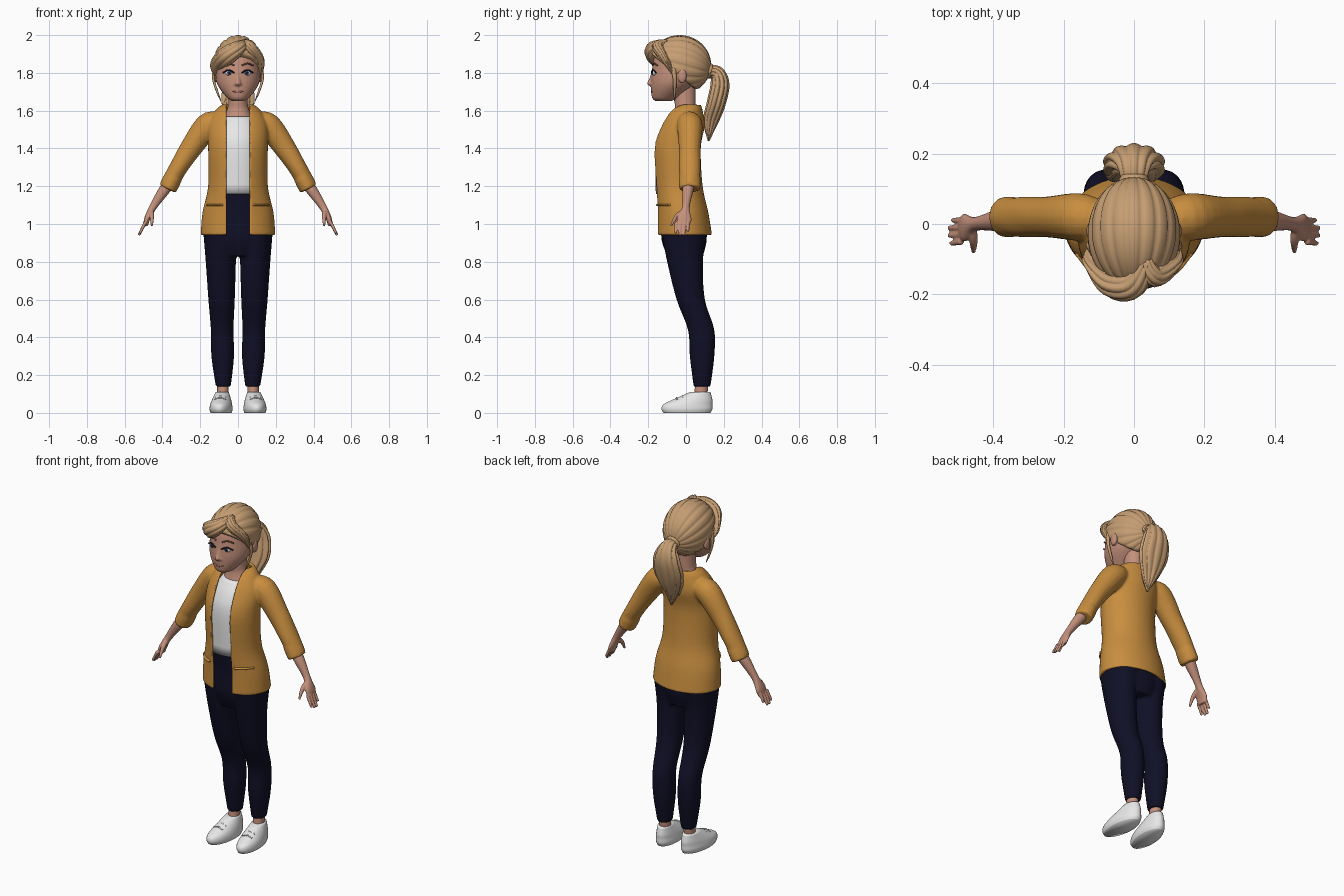
import bpy, bmesh, math
from mathutils import Vector, Matrix

cube = bpy.data.objects.get("Cube")
if cube:
    bpy.data.objects.remove(cube, do_unlink=True)


def material(name, red, green, blue):
    mat = bpy.data.materials.new(name)
    mat.use_nodes = True
    mat.diffuse_color = (red, green, blue, 1)
    mat.node_tree.nodes["Principled BSDF"].inputs["Base Color"].default_value = (red, green, blue, 1)
    return mat


skin = material("skin", .55, .28, .2)
hair = material("blonde hair", .56, .34, .17)
wool = material("mustard wool", .58, .27, .05)
denim = material("navy denim", .005, .005, .02)
white = material("white cloth", .8, .8, .8)
iris_blue = material("blue iris", .04, .1, .3)
dark = material("dark lash", .02, .01, .01)
brown = material("brown brow", .2, .1, .05)
lip_pink = material("lip pink", .42, .15, .12)


def spline(keys, steps=5):
    """Smooth curve through keys of any dimension."""
    keys = [Vector(key) for key in keys]
    keys = [keys[0] * 2 - keys[1]] + keys + [keys[-1] * 2 - keys[-2]]
    curve = []
    for before, start, end, after in zip(keys, keys[1:], keys[2:], keys[3:]):
        leave, arrive = (end - before) / 2, (after - start) / 2
        for step in range(steps):
            t = step / steps
            bend = (end - start) * 3 - leave * 2 - arrive
            settle = (start - end) * 2 + leave + arrive
            curve.append(start + (leave + (bend + settle * t) * t) * t)
    return curve + [keys[-2]]


def turns(count):
    return [math.tau * i / count for i in range(count)]


def loft(bm, rings, closed=True):
    """Skin a list of point rings, with end caps when closed."""
    loops = [[bm.verts.new(point) for point in ring] for ring in rings]
    count = len(loops[0])
    for low, high in zip(loops, loops[1:]):
        for i in range(count if closed else count - 1):
            j = (i + 1) % count
            bm.faces.new((low[i], low[j], high[j], high[i]))
    if closed:
        bm.faces.new(loops[0][::-1])
        bm.faces.new(loops[-1])


def level_ring(angles, z, width, front, back, x=0):
    middle, depth = (front + back) / 2, (back - front) / 2
    return [(x + width * math.sin(a), middle - depth * math.cos(a), z) for a in angles]


def stack(bm, rows, x=0, lean=0):
    """Level rings from (z, half width, front y, back y)."""
    loft(bm, [level_ring(turns(32), *row, x + lean * row[0]) for row in spline(rows)])


def tube(bm, keys, side=(0, 1, 0), count=16, grooves=0, depth=0):
    """Elliptical tube through (x, y, z, radius along side, other radius)."""
    path = spline(keys)
    points = [key.to_3d() for key in path]
    rings = []
    for i, (point, key) in enumerate(zip(points, path)):
        along = (points[min(i + 1, len(points) - 1)] - points[max(i - 1, 0)]).normalized()
        across = Vector(side)
        across = (across - along * across.dot(along)).normalized()
        up = along.cross(across)
        ring = []
        for a in turns(count):
            comb = 1 - depth * (1 - abs(math.sin(grooves * a / 2)))
            ring.append(point + (across * math.cos(a) * key[3] + up * math.sin(a) * key[4]) * comb)
        rings.append(ring)
    loft(bm, rings)


def ball(bm, centre, size):
    matrix = Matrix.Translation(centre) @ Matrix.Diagonal((*size, 1))
    bmesh.ops.create_uvsphere(bm, u_segments=24, v_segments=12, radius=1, matrix=matrix)


def finish(name, bm, mat, mirror=False, shell=0, voxel=0):
    """Turn the mesh into an object; voxel fuses overlapping pieces."""
    bmesh.ops.recalc_face_normals(bm, faces=bm.faces[:])
    mesh = bpy.data.meshes.new(name)
    bm.to_mesh(mesh)
    bm.free()
    mesh.materials.append(mat)
    mesh.shade_smooth()
    ob = bpy.data.objects.new(name, mesh)
    bpy.context.collection.objects.link(ob)
    if mirror:
        ob.modifiers.new("mirror", "MIRROR").use_mirror_merge = False
    if shell:
        solid = ob.modifiers.new("shell", "SOLIDIFY")
        solid.thickness, solid.offset = shell, 0
    if voxel:
        fuse = ob.modifiers.new("fuse", "REMESH")
        fuse.mode, fuse.voxel_size, fuse.use_smooth_shade = "VOXEL", voxel, True
        relax = ob.modifiers.new("relax", "SMOOTH")
        relax.factor, relax.iterations = .5, 4


right_left = (-1, 1)
sideways = (1, 0, 0)

# Cardigan: open-fronted body fused with both sleeves and their folded cuffs
bm = bmesh.new()
rings = []
for row in spline([(.94, .19, -.15, .13), (1.06, .18, -.15, .11), (1.2, .15, -.16, .08), (1.4, .15, -.17, .07),
                   (1.52, .15, -.13, .09), (1.6, .11, -.08, .08), (1.63, .07, -.03, .07)]):
    gap = math.asin(.06 / row[1])
    angles = [gap + (math.tau - 2 * gap) * i / 60 for i in range(61)]
    rings.append(level_ring(angles, *row))
loft(bm, rings, closed=False)
for s in right_left:
    tube(bm, [(s * .1, .01, 1.53, .05, .05), (s * .16, .02, 1.52, .06, .06), (s * .25, .02, 1.4, .05, .05),
              (s * .32, .02, 1.29, .05, .04), (s * .37, .02, 1.2, .04, .04)])
    tube(bm, [(s * .34, .02, 1.25, .05, .04), (s * .37, .02, 1.19, .05, .04)])
finish("cardigan", bm, wool, shell=.016, voxel=.007)

# Pocket openings
bm = bmesh.new()
tube(bm, [(.08, -.15, 1.1, .01, .006), (.12, -.13, 1.1, .01, .006), (.16, -.08, 1.1, .01, .006)])
finish("pocket_trim", bm, wool, mirror=True)

# Trousers: hips fused with both legs
bm = bmesh.new()
stack(bm, [(.83, .12, -.1, .09), (.92, .18, -.13, .11), (1.05, .16, -.13, .1), (1.18, .13, -.14, .06)])
for s in right_left:
    stack(bm, [(.14, .04, .04, .13), (.3, .06, .02, .15), (.44, .06, .01, .15), (.6, .07, -.05, .1),
               (.8, .08, -.1, .09), (.96, .09, -.13, .11)], s * .075, s * .02)
finish("trousers", bm, denim, voxel=.007)

# Shirt, neck and ankles
bm = bmesh.new()
stack(bm, [(1.16, .14, -.16, .07), (1.4, .13, -.16, .06), (1.5, .12, -.13, .07), (1.57, .08, -.08, .05)])
finish("shirt", bm, white)
bm = bmesh.new()
stack(bm, [(1.5, .1, -.09, .06), (1.6, .06, -.06, .05), (1.65, .05, -.06, .05), (1.74, .05, -.06, .05)])
finish("neck", bm, skin)
bm = bmesh.new()
stack(bm, [(.06, .03, .04, .11), (.17, .03, .05, .12)], .08)
finish("ankle", bm, skin, mirror=True)

# Forearms and hands, with fanned fingers
bm = bmesh.new()
tube(bm, [(.35, .02, 1.23, .03, .03), (.39, .01, 1.18, .03, .03), (.45, 0, 1.09, .02, .02),
          (.48, -.01, 1.03, .04, .016), (.49, -.01, .99, .03, .012)])
for i, length in enumerate((.05, .07, .07, .06)):
    y = .01 - .02 * i
    tube(bm, [(.49, y, 1.01, .01, .01), (.49 + length / 2, y * 1.1, 1.01 - length, .007, .007)])
tube(bm, [(.46, -.01, 1.07, .014, .014), (.456, -.05, 1.04, .012, .012), (.456, -.08, .99, .006, .006)], sideways)
finish("arm", bm, skin, mirror=True, voxel=.004)

# Shoes, toes turned slightly out
bm = bmesh.new()
stack(bm, [(0, .055, -.12, .13), (.02, .06, -.13, .14), (.045, .057, -.12, .14),
           (.07, .05, -.07, .14), (.11, .035, .02, .13)])
for i in range(3):
    lace = [(x, .03 * i - .05, .08 + .01 * i - abs(x) / 3, .004, .004) for x in (-.03, 0, .03)]
    tube(bm, lace)
turn = Matrix.Rotation(math.radians(5), 4, "Z")
bmesh.ops.transform(bm, verts=bm.verts[:], matrix=Matrix.Translation((.09, 0, 0)) @ turn)
finish("shoe", bm, white, mirror=True)

# Head with nose and ears
bm = bmesh.new()
stack(bm, [(1.65, .03, -.16, -.08), (1.67, .06, -.18, -.04), (1.74, .11, -.186, .05),
           (1.82, .12, -.18, .1), (1.9, .11, -.16, .09), (1.96, .05, -.09, .03)])
tube(bm, [(0, -.17, 1.82, .01, .01), (0, -.18, 1.78, .01, .01), (0, -.19, 1.745, .015, .014)])
ball(bm, (0, -.19, 1.745), (.016, .016, .014))
for s in right_left:
    ball(bm, (s * .016, -.18, 1.74), (.01, .01, .01))
    ball(bm, (s * .124, -.02, 1.785), (.012, .024, .04))
finish("head", bm, skin, voxel=.005)

# Eyes, lashes, brows and mouth
for name, mat, y, radius, depth in [("eyeball", white, -.165, .02, .012), ("iris", iris_blue, -.173, .012, .006),
                                    ("pupil", dark, -.178, .006, .003)]:
    bm = bmesh.new()
    ball(bm, (.046, y, 1.8), (radius, depth, min(radius, .016)))
    finish(name, bm, mat, mirror=True)
for name, mat, z, rise, y in [("upper_lash", dark, 1.815, 16, -.176), ("eyebrow", brown, 1.85, 12, -.169)]:
    bm = bmesh.new()
    arch = [(.05 + dx, y + dx * .4 + dx * dx * 6, z - rise * dx * dx, .004, .004) for dx in (-.03, 0, .03)]
    tube(bm, arch)
    finish(name, bm, mat, mirror=True)
bm = bmesh.new()
tube(bm, [(x, x * x * 6 - .182, 1.698 + x * x * 5, .004, .006 - abs(x) / 8) for x in (-.03, 0, .03)])
finish("mouth", bm, lip_pink)

# Combed hair cap: strands run from the brow to the tie, tucked in below the hairline
bm = bmesh.new()
bmesh.ops.create_uvsphere(bm, u_segments=108, v_segments=48, radius=1)
turn = Matrix.Rotation(math.radians(-105), 3, "X")
size = Matrix.Diagonal((.132, .166, .158))
centre = Vector((0, -.033, 1.842))
for vert in bm.verts:
    around, spread = math.atan2(vert.co.y, vert.co.x), math.hypot(vert.co.x, vert.co.y)
    strand = 1 - .045 * spread * (1 - abs(math.sin(around * 9))) ** 2
    offset = size @ turn @ vert.co * strand
    point = centre + offset
    hairline = 1.715 + max(0, .05 - point.y) * .8
    tuck = max(0, min(1, (hairline - point.z) * 50))
    vert.co = centre + offset * (1 - tuck / 5)
finish("hair_cap", bm, hair)

# Swept fringe, parted off centre
for name, path in [
        ("wide_fringe", [(.04, -.1, 1.96, .02, .02), (0, -.17, 1.93, .04, .04), (-.06, -.17, 1.89, .04, .05),
                         (-.11, -.11, 1.84, .02, .04), (-.12, -.06, 1.79, .01, .01)]),
        ("narrow_fringe", [(.03, -.1, 1.96, .02, .02), (.06, -.15, 1.94, .03, .03),
                           (.11, -.11, 1.87, .02, .03), (.12, -.06, 1.79, .01, .01)])]:
    bm = bmesh.new()
    tube(bm, path, count=108, grooves=9, depth=.12)
    finish(name, bm, hair)

# Loose locks beside the cheeks
bm = bmesh.new()
for s in right_left:
    tube(bm, [(s * .12, -.07, 1.84, .014, .01), (s * .13, -.06, 1.77, .01, .007),
              (s * .11, -.06, 1.7, .007, .006), (s * .09, -.06, 1.65, .002, .002)])
finish("loose_locks", bm, hair)

# Ponytail with a lower lock, and its tie
bm = bmesh.new()
tube(bm, [(0, .1, 1.8, .03, .03), (0, .16, 1.8, .05, .04), (0, .18, 1.74, .08, .05), (0, .16, 1.64, .09, .05),
          (0, .13, 1.54, .05, .04), (.01, .12, 1.44, .005, .005)], sideways, 100, 10, .14)
tube(bm, [(-.05, .15, 1.66, .02, .02), (-.06, .14, 1.6, .02, .02), (-.04, .12, 1.51, .003, .003)], sideways)
finish("ponytail", bm, hair)
bm = bmesh.new()
tube(bm, [(0, .11, 1.8, .035, .035), (0, .125, 1.81, .043, .043), (0, .14, 1.81, .035, .035)], sideways)
finish("hair_tie", bm, hair)
